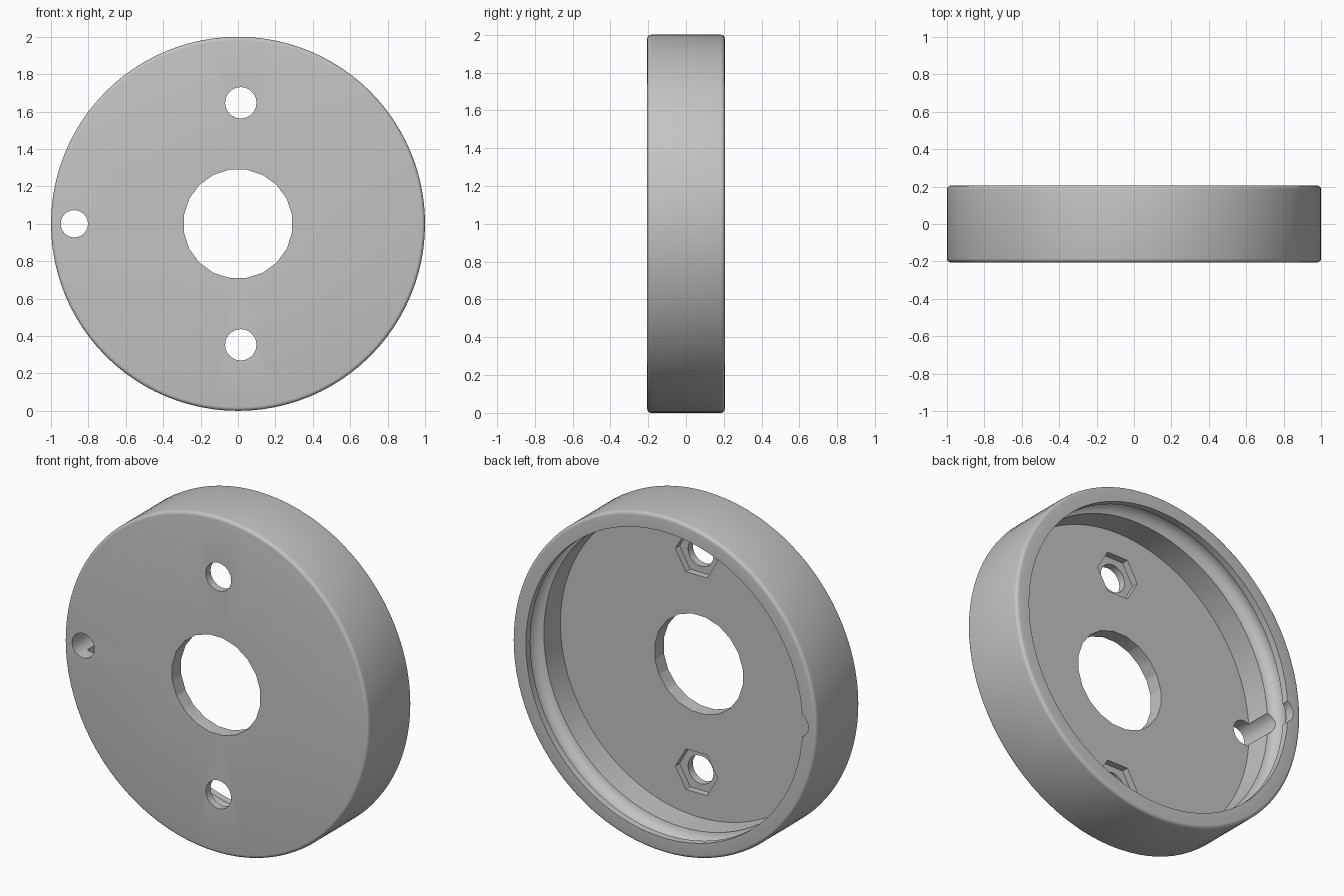
import bpy, bmesh, math
from mathutils import Matrix, Vector

cube = bpy.data.objects.get("Cube")
if cube:
    bpy.data.objects.remove(cube, do_unlink=True)

grey = bpy.data.materials.new("plain grey")
grey.use_nodes = True
colour = (0.55, 0.55, 0.55, 1)
grey.diffuse_color = colour
grey.node_tree.nodes["Principled BSDF"].inputs["Base Color"].default_value = colour

CENTRE_Z, HALF, FLOOR, BORE = 1.0, 0.205, -0.12, 0.91


def make_object(name, bm):
    bmesh.ops.recalc_face_normals(bm, faces=bm.faces)
    mesh = bpy.data.meshes.new(name)
    bm.to_mesh(mesh)
    bm.free()
    mesh.materials.append(grey)
    obj = bpy.data.objects.new(name, mesh)
    bpy.context.collection.objects.link(obj)
    return obj


def arc(r, y, radius, start, end, steps):
    """Points (r, y) along an arc, angles in degrees."""
    angles = [math.radians(start + (end - start) * i / steps) for i in range(steps + 1)]
    return [(r + radius * math.cos(a), y + radius * math.sin(a)) for a in angles]


# Cup profile: front face, rounded corners, rim, ring groove, inner wall, floor
round_r = 0.02
profile = [(0, -HALF)]
profile += arc(1 - round_r, -HALF + round_r, round_r, -90, 0, 4)
profile += arc(1 - round_r, HALF - round_r, round_r, 0, 90, 4)
profile += [(BORE, HALF)]
profile += arc(0.9, 0.1, 0.065, 81, -81, 12)
profile += [(BORE, FLOOR), (0, FLOOR)]

bm = bmesh.new()
verts = [bm.verts.new((r, y, CENTRE_Z)) for r, y in profile]
edges = [bm.edges.new(pair) for pair in zip(verts, verts[1:])]
bmesh.ops.spin(bm, geom=verts + edges, cent=(0, 0, CENTRE_Z), axis=(0, 1, 0),
               angle=math.tau, steps=96, use_merge=True)
bmesh.ops.remove_doubles(bm, verts=bm.verts, dist=0.0001)
body = make_object("round_housing", bm)


def cut(x, z, radius, y0, y1, sides, turn=0):
    """Cut a prism running along y out of the housing."""
    bm = bmesh.new()
    place = (Matrix.Translation(Vector((x, (y0 + y1) / 2, z)))
             @ Matrix.Rotation(math.pi / 2, 4, 'X') @ Matrix.Rotation(turn, 4, 'Z'))
    bmesh.ops.create_cone(bm, cap_ends=True, segments=sides, radius1=radius,
                          radius2=radius, depth=y1 - y0, matrix=place)
    cutter = make_object("hole_cutter", bm)
    cutter.hide_render = True
    mod = body.modifiers.new("hole", 'BOOLEAN')
    mod.operation, mod.solver, mod.object = 'DIFFERENCE', 'EXACT', cutter
    bpy.ops.object.modifier_apply(modifier=mod.name)
    bpy.data.objects.remove(cutter, do_unlink=True)


bpy.ops.object.select_all(action='DESELECT')
bpy.context.view_layer.objects.active = body
body.select_set(True)

# Centre opening and the cable hole that also notches the wall
cut(0, CENTRE_Z, 0.293, -0.4, 0.4, 20, math.pi / 20)
cut(-0.875, CENTRE_Z, 0.073, -0.4, 0.4, 24)

# Bolt holes with hexagonal nut pockets
for side in (-1, 1):
    z = CENTRE_Z + side * 0.647
    cut(0.015, z, 0.084, -0.4, 0, 20)
    cut(0.015, z, 0.139, -0.16, 0, 6, math.pi / 2)

bpy.ops.object.shade_smooth_by_angle(angle=math.radians(30))
